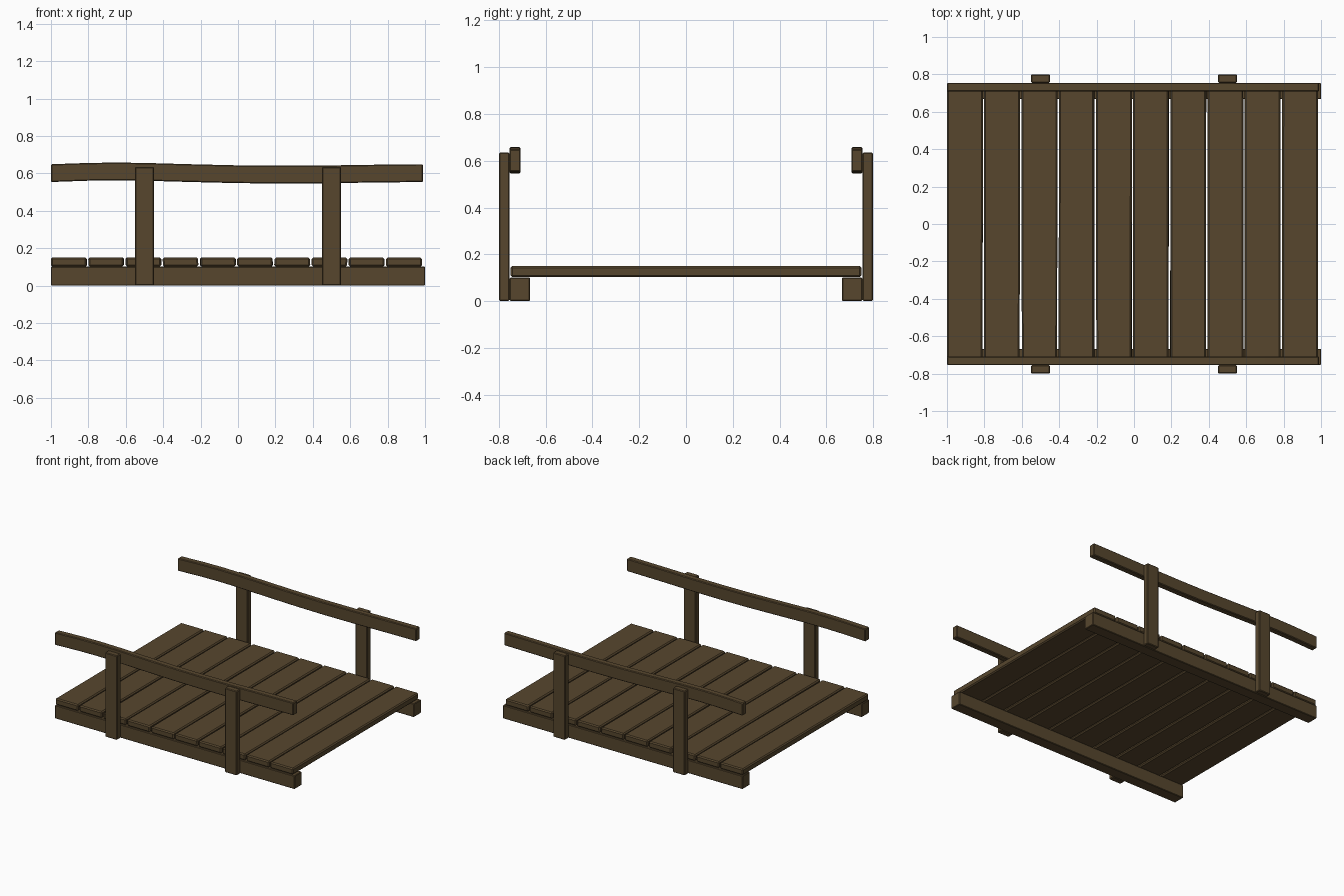
import bpy, bmesh, random

if "Cube" in bpy.data.objects:
    bpy.data.objects.remove(bpy.data.objects["Cube"])

random.seed(4)
wood = bpy.data.materials.new("dark brown wood")
wood.diffuse_color = (0.095, 0.062, 0.027, 1)
wood.use_nodes = True
wood.node_tree.nodes["Principled BSDF"].inputs["Base Color"].default_value = wood.diffuse_color


def finish(name, bm, bevel):
    bmesh.ops.recalc_face_normals(bm, faces=bm.faces[:])
    me = bpy.data.meshes.new(name)
    bm.to_mesh(me)
    bm.free()
    me.materials.append(wood)
    ob = bpy.data.objects.new(name, me)
    bpy.context.collection.objects.link(ob)
    mod = ob.modifiers.new("worn edges", 'BEVEL')
    mod.width = bevel
    mod.segments = 1
    mod.limit_method = 'ANGLE'
    mod.angle_limit = 0.7
    return ob


def box(name, x, y, z, bevel=0.006, jitter=0.0):
    """Box from (min, max) ranges, with optional uneven corners."""
    bm = bmesh.new()
    bmesh.ops.create_cube(bm, size=1)
    for v in bm.verts:
        v.co = [r[0] + (c + 0.5) * (r[1] - r[0]) for c, r in zip(v.co, (x, y, z))]
        v.co.x += random.uniform(-jitter, jitter)
    return finish(name, bm, bevel)


def span(side, a, b):
    return tuple(sorted((side * a, side * b)))


# deck planks
for i in range(10):
    x0 = -1 + 0.199 * i
    box(f"deck_plank_{i + 1}", (x0 + 0.001, x0 + 0.191), (-0.75, 0.75),
        (0.102, 0.15), 0.008, 0.002)

# handrail centre line (x, z), gently wavy
line = [(-1, 0.602), (-0.8, 0.609), (-0.65, 0.611), (-0.5, 0.609), (-0.25, 0.602),
        (0, 0.596), (0.2, 0.594), (0.45, 0.595), (0.7, 0.599), (0.99, 0.602)]

for side, label in ((-1, "front"), (1, "back")):
    # long beam under the deck
    box(f"{label}_beam", (-1, 1), span(side, 0.667, 0.754), (0, 0.101), 0.004)
    # posts
    for x, end in ((-0.5, "left"), (0.5, "right")):
        box(f"{label}_{end}_post", (x - 0.05, x + 0.05), span(side, 0.755, 0.80),
            (0, 0.635), 0.005)
    # handrail: four-sided section swept along the line
    bm = bmesh.new()
    rings = [[bm.verts.new((x, side * y, z + dz)) for y, dz in
              ((0.708, -0.048), (0.755, -0.048), (0.755, 0.047), (0.708, 0.047))]
             for x, z in line]
    for a, b in zip(rings, rings[1:]):
        for k in range(4):
            bm.faces.new((a[k], a[(k + 1) % 4], b[(k + 1) % 4], b[k]))
    bm.faces.new(rings[0])
    bm.faces.new(rings[-1][::-1])
    finish(f"{label}_handrail", bm, 0.005)
